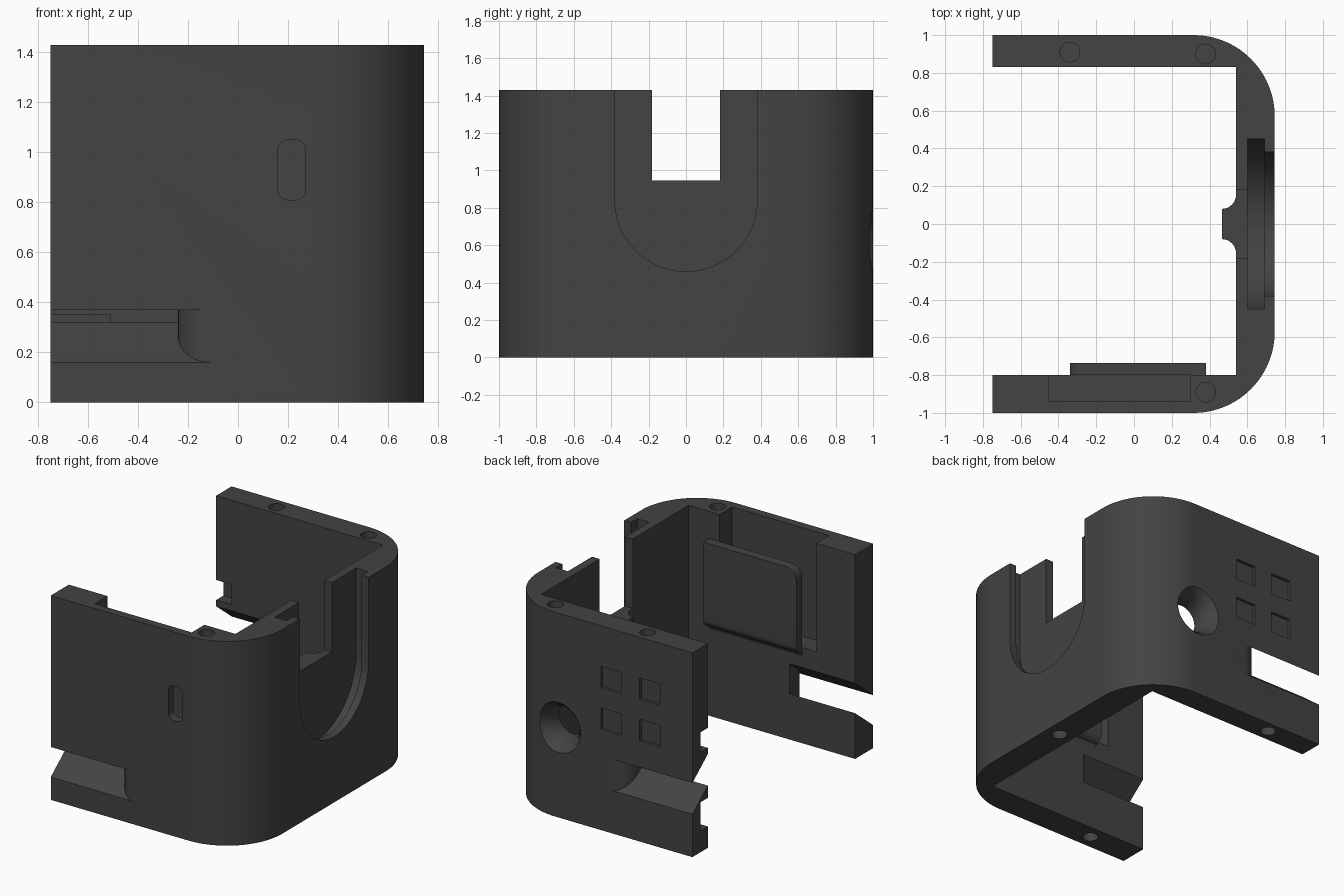
import bpy, bmesh, math

if "Cube" in bpy.data.objects:
    bpy.data.objects.remove(bpy.data.objects["Cube"])

grey = bpy.data.materials.new("dark grey plastic")
grey.diffuse_color = (0.056, 0.056, 0.056, 1)
grey.use_nodes = True
grey.node_tree.nodes["Principled BSDF"].inputs["Base Color"].default_value = grey.diffuse_color


def arc(cx, cy, r, a0, a1, n=16):
    return [(cx + r * math.cos(math.radians(a0 + (a1 - a0) * i / n)),
             cy + r * math.sin(math.radians(a0 + (a1 - a0) * i / n))) for i in range(n + 1)]


def finish(name, bm):
    bmesh.ops.recalc_face_normals(bm, faces=bm.faces)
    me = bpy.data.meshes.new(name)
    bm.to_mesh(me)
    bm.free()
    me.materials.append(grey)
    ob = bpy.data.objects.new(name, me)
    bpy.context.collection.objects.link(ob)
    return ob


def prism(name, pts, axis, lo, hi):
    """Extrude a 2D outline along one axis."""
    place = {'x': lambda p, q, d: (d, p, q),
             'y': lambda p, q, d: (p, d, q),
             'z': lambda p, q, d: (p, q, d)}[axis]
    bm = bmesh.new()
    rings = [[bm.verts.new(place(p, q, d)) for p, q in pts] for d in (lo, hi)]
    n = len(pts)
    bm.faces.new(rings[0])
    bm.faces.new(rings[1])
    for i in range(n):
        j = (i + 1) % n
        bm.faces.new((rings[0][i], rings[0][j], rings[1][j], rings[1][i]))
    return finish(name, bm)


def box(name, x0, x1, y0, y1, z0, z1):
    return prism(name, [(x0, y0), (x1, y0), (x1, y1), (x0, y1)], 'z', z0, z1)


def lathe_y(name, x, z, rings, n=40):
    """Round solid along y from (y, radius) rings."""
    bm = bmesh.new()
    loops = [[bm.verts.new((p, y, q)) for p, q in arc(x, z, r, 0, 360, n)[:-1]] for y, r in rings]
    for a, b in zip(loops, loops[1:]):
        for i in range(n):
            j = (i + 1) % n
            bm.faces.new((a[i], a[j], b[j], b[i]))
    bm.faces.new(loops[0])
    bm.faces.new(loops[-1])
    return finish(name, bm)


def boolean(target, tool, op='DIFFERENCE'):
    m = target.modifiers.new("cut", 'BOOLEAN')
    m.operation, m.object, m.solver = op, tool, 'EXACT'
    bpy.context.view_layer.objects.active = target
    bpy.ops.object.modifier_apply(modifier=m.name)
    bpy.data.objects.remove(tool, do_unlink=True)


H = 1.43
# U-shaped shell with rounded outer corners
shell = prism("shell", [(-0.75, -1)] + arc(0.315, -0.57, 0.43, -90, 0, 24)
              + arc(0.315, 0.57, 0.43, 0, 90, 24)
              + [(-0.75, 1), (-0.75, 0.83), (0.54, 0.83), (0.54, -0.80), (-0.75, -0.80)],
              'z', 0, H)

# rib with flared base on the inside of the right wall
rib = prism("rib", [(0.58, -0.15)] + arc(0.465, -0.155, 0.075, 0, 90, 8)
            + arc(0.465, 0.155, 0.075, -90, 0, 8) + [(0.58, 0.15)], 'z', 0.4, 0.945)
boolean(shell, rib, 'UNION')


# stepped U-shaped slide slot and the opening in the right wall
def u_outline(r):
    return [(-r, 1.6)] + arc(0, 0.84, r, 180, 360, 32) + [(r, 1.6)]


boolean(shell, prism("track", u_outline(0.45), 'x', 0.60, 0.692))
boolean(shell, prism("outer_slot", u_outline(0.38), 'x', 0.69, 0.9))
boolean(shell, box("opening", 0.4, 0.65, -0.183, 0.183, 0.945, 1.6))

# pocket inside the front wall and the small port into it
boolean(shell, box("pocket", -0.45, 0.30, -0.94, -0.7, 0.67, 1.6))
port = (arc(0.23, 1.01, 0.04, 0, 90, 6) + arc(0.20, 1.01, 0.04, 90, 180, 6)
        + arc(0.20, 0.85, 0.04, 180, 270, 6) + arc(0.23, 0.85, 0.04, 270, 360, 6))
boolean(shell, prism("port", port, 'y', -1.1, -0.9))

# sloped strap slots: plan outline sheared upward toward the inside
for side, z0, z1, rise in ((-1, 0.16, 0.37, 0.8), (1, 0.30, 0.52, 0.8)):
    plan = ([(-0.9, 1.05), (-0.11, 1.05)] + arc(-0.11, 0.87, 0.13, 90, 180, 10)
            + [(-0.24, 0.7), (-0.9, 0.7)])
    tool = prism("strap_slot", [(x, side * y) for x, y in plan], 'z', z0, z1)
    for v in tool.data.vertices:
        v.co.z += (1 - abs(v.co.y)) * rise
    boolean(shell, tool)

# notches at the inner free end of the back wall
boolean(shell, box("upper_notch", -0.9, -0.63, 0.7, 0.91, 0.70, 0.84))
boolean(shell, box("lower_notch", -0.9, -0.51, 0.7, 0.91, 0.15, 0.35))

# flared round hole in the back wall
flare = [(1.1, 0.18), (1.0, 0.175), (0.975, 0.15), (0.94, 0.128), (0.89, 0.112), (0.7, 0.11)]
boolean(shell, lathe_y("cable_hole", 0.29, 0.63, flare))

# four shallow square recesses on the back
for x in (-0.12, -0.42):
    for z in (0.78, 1.07):
        boolean(shell, box("recess", x - 0.08, x + 0.08, 0.98, 1.1, z - 0.075, z + 0.075))

# screw holes in the top and bottom rims
for x, y, z0, z1 in ((-0.34, 0.91, H - 0.2, 1.6), (0.38, 0.90, H - 0.2, 1.6),
                     (0.38, -0.89, H - 0.2, 1.6), (-0.38, 0.915, -0.1, 0.12),
                     (0.64, 0, -0.1, 0.15), (-0.38, -0.9, -0.1, 0.12)):
    boolean(shell, prism("screw_hole", arc(x, y, 0.052, 0, 360, 24)[:-1], 'z', z0, z1))

# retaining plate with a rounded underside and one rounded top corner
profile = [(-0.80, 1.24), (-0.80, 0.61)] + arc(-0.80, 0.70, 0.065, -80, 0, 8) + [(-0.735, 1.24)]
plate = prism("retaining_plate", profile, 'x', -0.34, 0.38)
bm = bmesh.new()
bm.from_mesh(plate.data)
corner = [e for e in bm.edges if all(v.co.x < -0.33 and v.co.z > 1.23 for v in e.verts)]
bmesh.ops.bevel(bm, geom=corner, offset=0.08, segments=6, profile=0.5, affect='EDGES')
bm.to_mesh(plate.data)
bm.free()

for ob in (shell, plate):
    bpy.ops.object.select_all(action='DESELECT')
    ob.select_set(True)
    bpy.context.view_layer.objects.active = ob
    bpy.ops.object.shade_smooth_by_angle(angle=math.radians(30))
